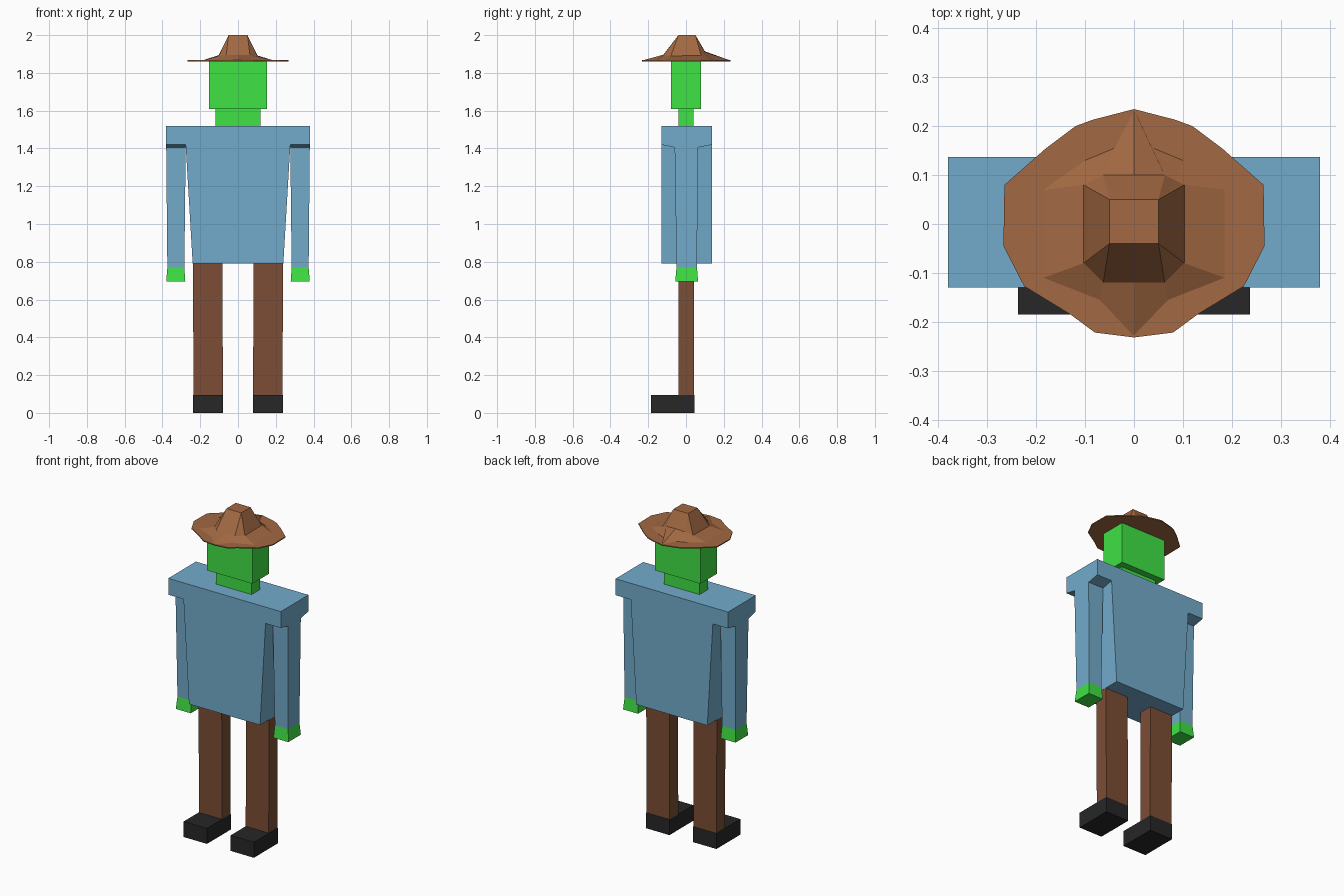
import bpy, bmesh

if "Cube" in bpy.data.objects:
    bpy.data.objects.remove(bpy.data.objects["Cube"])


def material(name, rgb):
    m = bpy.data.materials.new(name)
    m.diffuse_color = (*rgb, 1)
    m.use_nodes = True
    m.node_tree.nodes["Principled BSDF"].inputs["Base Color"].default_value = m.diffuse_color
    return m


GREEN = material("green_skin", (0.05, 0.76, 0.06))
BLUE = material("blue_cloth", (0.17, 0.41, 0.60))
BROWN = material("brown_cloth", (0.20, 0.075, 0.035))
BLACK = material("black_leather", (0.02, 0.02, 0.02))
FELT = material("hat_felt", (0.36, 0.14, 0.055))


def loft(name, rings, mat, mirror=False):
    """Skin a stack of equal-length point rings and cap both ends."""
    bm = bmesh.new()
    loops = [[bm.verts.new(p) for p in ring] for ring in rings]
    n = len(loops[0])
    for a, b in zip(loops, loops[1:]):
        for i in range(n):
            j = (i + 1) % n
            bm.faces.new((a[i], a[j], b[j], b[i]))
    bm.faces.new(loops[0][::-1])
    bm.faces.new(loops[-1])
    bmesh.ops.remove_doubles(bm, verts=bm.verts, dist=1e-5)
    bmesh.ops.recalc_face_normals(bm, faces=bm.faces)
    me = bpy.data.meshes.new(name)
    bm.to_mesh(me)
    bm.free()
    me.materials.append(mat)
    ob = bpy.data.objects.new(name, me)
    bpy.context.collection.objects.link(ob)
    if mirror:
        ob.modifiers.new("mirror", 'MIRROR').use_mirror_merge = False
    return ob


def rect(x0, x1, y0, y1, z):
    return [(x0, y0, z), (x1, y0, z), (x1, y1, z), (x0, y1, z)]


def box(name, x0, x1, y0, y1, z0, z1, mat, mirror=False):
    return loft(name, [rect(x0, x1, y0, y1, z0), rect(x0, x1, y0, y1, z1)], mat, mirror)


# Shoes and legs
box("shoe", 0.08, 0.237, -0.185, 0.045, 0, 0.095, BLACK, True)
loft("leg", [rect(0.08, 0.235, -0.04, 0.043, 0.095),
             rect(0.082, 0.239, -0.04, 0.043, 0.79)], BROWN, True)

# Torso, with a shoulder yoke whose underside slopes towards the arms
loft("torso", [rect(-0.24, 0.24, -0.13, 0.137, 0.79),
               rect(-0.277, 0.277, -0.13, 0.137, 1.42)], BLUE)
yoke = [(-0.13, 1.42), (-0.06, 1.405), (0.063, 1.405),
        (0.137, 1.42), (0.137, 1.52), (-0.13, 1.52)]
loft("shoulders", [[(x, y, z) for y, z in yoke] for x in (-0.38, 0.38)], BLUE)

# Arms and hands
loft("arm", [rect(0.284, 0.374, -0.05, 0.058, 0.77),
             rect(0.277, 0.38, -0.06, 0.063, 1.405)], BLUE, True)
loft("hand", [rect(0.279, 0.38, -0.057, 0.064, 0.695),
              rect(0.284, 0.374, -0.05, 0.058, 0.77)], GREEN, True)

# Neck and head
box("neck", -0.12, 0.12, -0.04, 0.04, 1.52, 1.61, GREEN)
box("head", -0.153, 0.153, -0.08, 0.08, 1.61, 1.862, GREEN)


def full(half):
    """Close a right-hand half outline running from back to front."""
    return half + [(-p[0], *p[1:]) for p in half[-2:0:-1]]


# Hat brim
brim = full([(0, 0.235), (0.085, 0.213), (0.12, 0.2), (0.18, 0.155), (0.265, 0.08),
             (0.267, -0.045), (0.225, -0.127), (0.13, -0.185), (0.08, -0.222), (0, -0.232)])
loft("hat_brim", [[(x, y, z) for x, y in brim] for z in (1.861, 1.867)], FELT)

# Hat crown: ridged skirt, faceted base, small flat top
skirt = full([(0, 0.234, 1.866), (0.04, 0.155, 1.867), (0.1, 0.13, 1.867), (0.185, 0.07, 1.867),
              (0.185, -0.11, 1.867), (0.07, -0.155, 1.867), (0, -0.231, 1.866)])
base = full([(0, 0.1, 1.914), (0.063, 0.1, 1.91), (0.083, 0.09, 1.9), (0.103, 0.08, 1.892),
             (0.103, -0.08, 1.89), (0.063, -0.12, 1.894), (0, -0.12, 1.896)])
top = full([(0, 0.05, 2), (0.05, 0.05, 2), (0.05, 0.05, 2), (0.05, 0.05, 2),
            (0.05, -0.04, 2), (0.05, -0.04, 2), (0, -0.04, 2)])
loft("hat_crown", [skirt, base, top], FELT)
